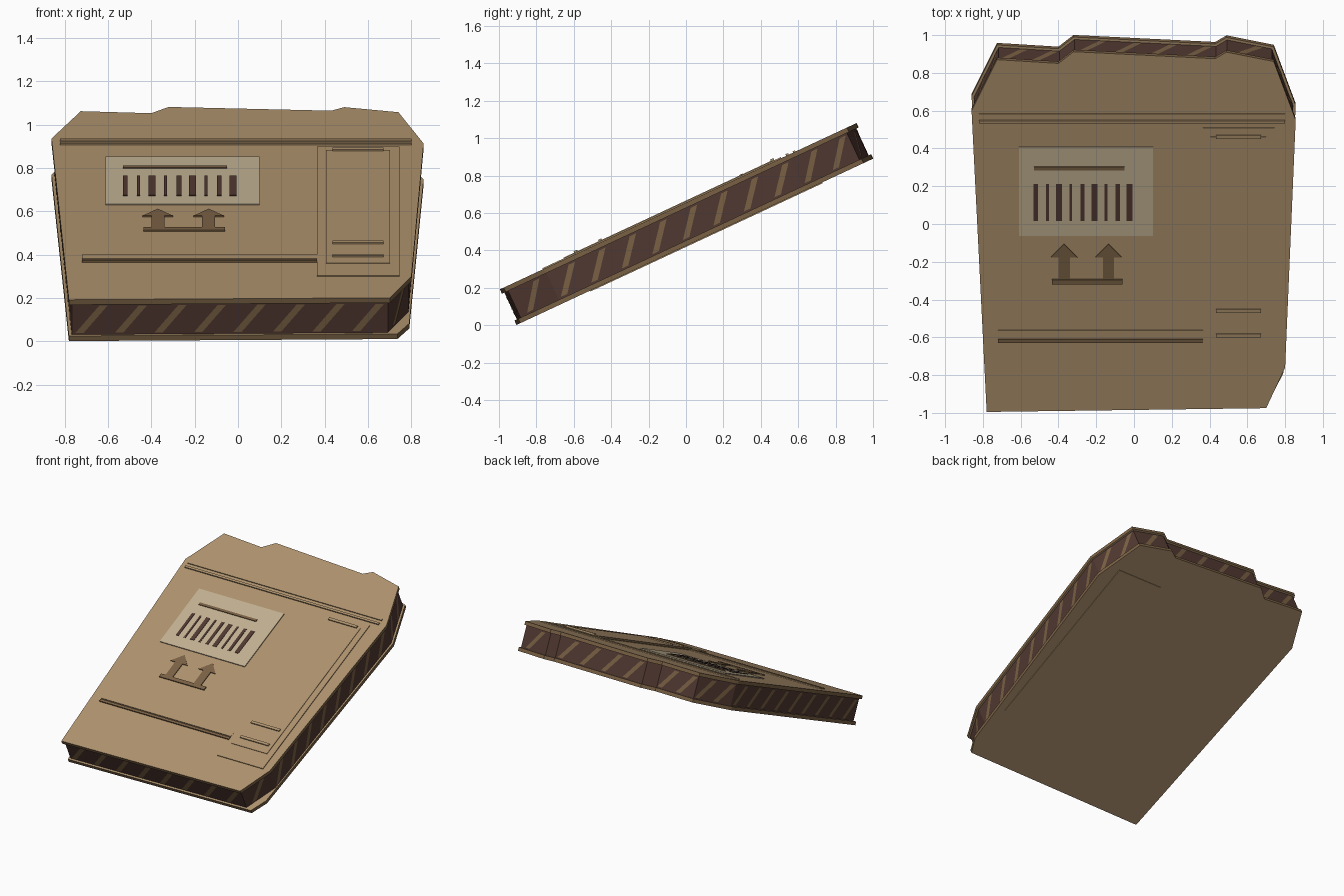
import bpy
from math import radians, cos
from mathutils import Matrix, Vector

cube = bpy.data.objects.get("Cube")
if cube:
    bpy.data.objects.remove(cube, do_unlink=True)

TILT = radians(25)
THICK, SHEET, INSET = 0.21, 0.026, 0.014
# Tilted frame whose origin lies on the top surface
FRAME = Matrix.Translation((0, 0, 0.656)) @ Matrix.Rotation(TILT, 4, 'X')


def material(name, rgb):
    m = bpy.data.materials.new(name)
    m.use_nodes = True
    m.diffuse_color = (*rgb, 1)
    m.node_tree.nodes["Principled BSDF"].inputs["Base Color"].default_value = (*rgb, 1)
    return m


CARD = material("cardboard tan", (0.423, 0.287, 0.153))
EDGE = material("edge brown", (0.195, 0.119, 0.058))
DARK = material("core dark brown", (0.083, 0.040, 0.031))
PAPER = material("label cream", (0.533, 0.434, 0.287))


def build(name, verts, faces, mats):
    mesh = bpy.data.meshes.new(name)
    mesh.from_pydata(verts, [], faces)
    for m in mats:
        mesh.materials.append(m)
    obj = bpy.data.objects.new(name, mesh)
    obj.matrix_world = FRAME
    bpy.context.collection.objects.link(obj)
    return obj


def prism(name, outline, low, high, mat, side=None):
    """Extrude a counter-clockwise outline between two heights."""
    n = len(outline)
    verts = [(x, v, h) for h in (low, high) for x, v in outline]
    faces = [list(range(n))[::-1], list(range(n, 2 * n))]
    faces += [(i, (i + 1) % n, n + (i + 1) % n, n + i) for i in range(n)]
    obj = build(name, verts, faces, [mat, side or mat])
    for p in obj.data.polygons[2:]:
        p.material_index = 1
    return obj


def slope(points):
    """Convert plan positions to distances along the tilted surface."""
    return [(x, y / cos(TILT)) for x, y in points]


def plate(name, x0, x1, y0, y1, high, mat, low=-0.002):
    return prism(name, slope([(x0, y0), (x1, y0), (x1, y1), (x0, y1)]), low, high, mat)


def inset(points, d):
    """Move every side of an outline inward by d."""
    result = []
    for i, p in enumerate(points):
        p, a, b = Vector(p), Vector(points[i - 1]), Vector(points[(i + 1) % len(points)])
        e, f = (p - a).normalized(), (b - p).normalized()
        n1, n2 = Vector((-e.y, e.x)), Vector((-f.y, f.x))
        result.append(tuple(p + (n1 + n2) * d / (1 + n1.dot(n2))))
    return result


# Outline of the torn cardboard slab
front = [(-0.78, -0.995), (0.70, -0.975), (0.80, -0.76)]
front_low = [(-0.78, -0.995), (0.735, -0.975), (0.79, -0.87)]
rest = [(0.856, 0.55), (0.74, 0.86), (0.49, 0.91), (0.43, 0.875),
        (-0.32, 0.912), (-0.40, 0.85), (-0.725, 0.87), (-0.86, 0.60)]
top_outline = slope(front + rest)
core_outline = inset(top_outline, INSET)

prism("top_sheet", top_outline, -SHEET, 0, CARD, EDGE)
prism("bottom_sheet", slope(front_low + rest), -THICK, SHEET - THICK, CARD, EDGE)
prism("core", core_outline, SHEET - THICK, -SHEET, DARK)

# Slanted corrugation stripes around the core
verts, faces = [], []
LEAN, WIDTH = 0.11, 0.038
bottom, top = 0.036 - THICK, -0.036
for i, p in enumerate(core_outline):
    a, b = Vector(p), Vector(core_outline[(i + 1) % len(core_outline)])
    length = (b - a).length
    if length < 0.15:
        continue
    d = (b - a).normalized()
    out = Vector((d.y, -d.x)) * 0.003
    count = max(1, round(length / 0.185))
    for k in range(count):
        start = (k + 0.5) * length / count - (LEAN + WIDTH) / 2
        first = len(verts)
        for s, h in ((0, bottom), (WIDTH, bottom), (WIDTH + LEAN, top), (LEAN, top)):
            q = a + d * (start + s) + out
            verts.append((q.x, q.y, h))
        faces.append(range(first, first + 4))
build("corrugation_stripes", verts, [list(f) for f in faces], [EDGE])

# Shipping label with barcode
plate("label", -0.61, 0.10, -0.06, 0.41, 0.007, PAPER)
plate("label_line", -0.53, -0.05, 0.29, 0.307, 0.013, EDGE)
bar_widths = (0.022, 0.014, 0.032)
for i in range(9):
    x, w = -0.52 + i * 0.062, bar_widths[(0, 1, 2, 1, 0, 2, 1, 0, 2)[i]] / 2
    plate(f"barcode_bar_{i + 1}", x - w, x + w, 0.02, 0.215, 0.010, DARK)

# Upright arrows and their base line
for side, x in (("right", -0.37), ("left", -0.135)):
    half = [(0.03, -0.295), (0.03, -0.175), (0.07, -0.175)]
    arrow = [(x + px, py) for px, py in half] + [(x, -0.105)]
    arrow += [(x - px, py) for px, py in reversed(half)]
    prism(f"arrow_{side}", slope(arrow), -0.002, 0.006, EDGE)
plate("arrow_base", -0.435, -0.06, -0.318, -0.292, 0.008, EDGE)

# Tape seams across the top
plate("upper_seam_front", -0.82, 0.80, 0.535, 0.55, 0.009, CARD)
plate("upper_seam_back", -0.82, 0.80, 0.572, 0.585, 0.007, CARD)
plate("lower_seam_back", -0.72, 0.365, -0.60, -0.562, 0.007, CARD)
plate("lower_seam_front", -0.72, 0.365, -0.625, -0.608, 0.009, EDGE)

# Raised flap panel with ridges
plate("flap_panel", 0.365, 0.745, -0.765, 0.51, 0.006, CARD)
plate("flap_inner_panel", 0.405, 0.70, -0.65, 0.465, 0.010, CARD)
for i, y in enumerate((-0.585, -0.455, 0.465)):
    plate(f"flap_ridge_{i + 1}", 0.435, 0.672, y - 0.008, y + 0.01, 0.018, CARD)

# Matching flap on the underside
plate("underside_flap", 0.365, 0.745, -0.60, 0.64, -THICK + 0.002, CARD, -THICK - 0.005)
